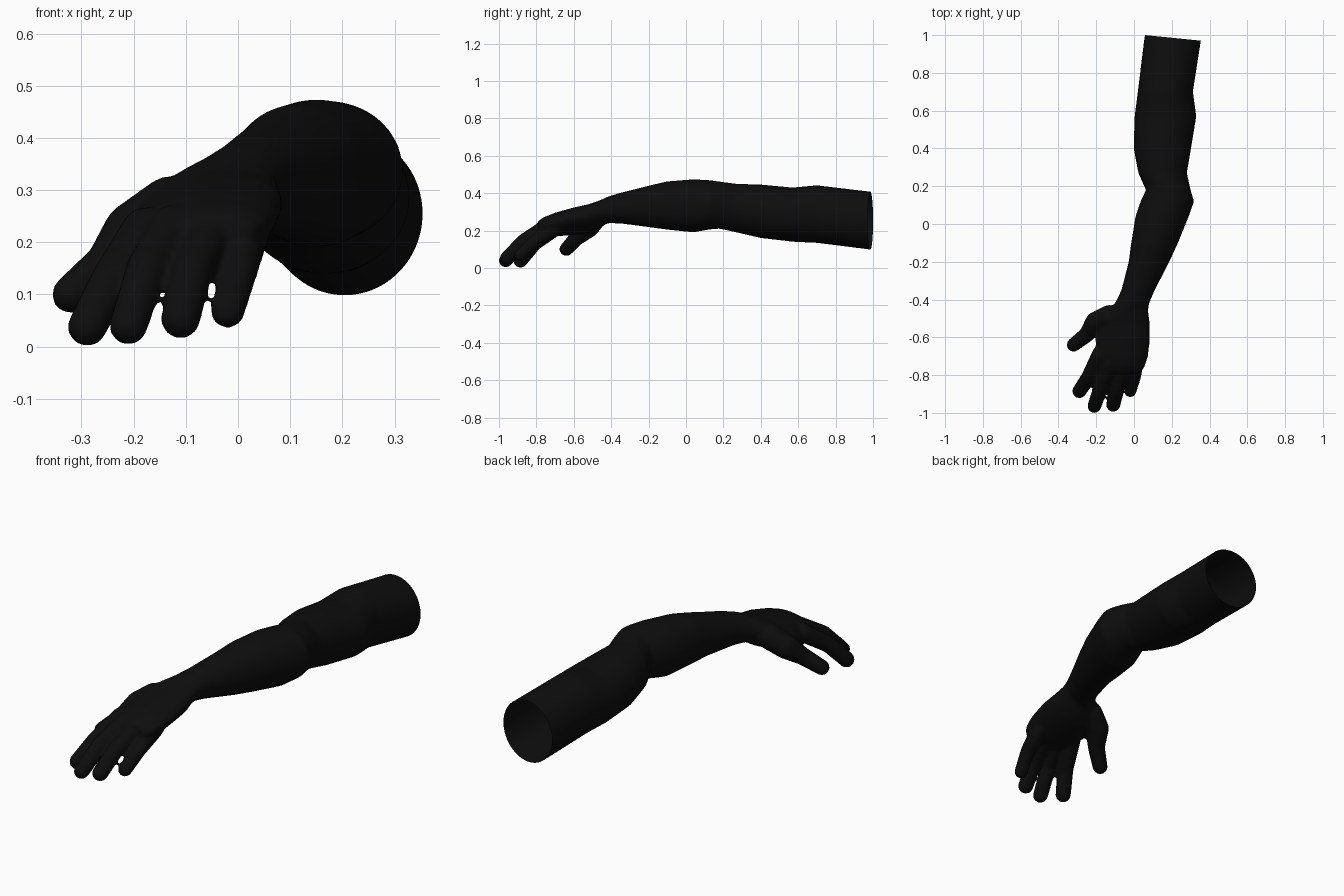
import bpy
import bmesh
from math import cos, sin, pi
from mathutils import Vector, Matrix

default_cube = bpy.data.objects.get("Cube")
if default_cube:
    bpy.data.objects.remove(default_cube, do_unlink=True)


def make_material(name, color):
    material = bpy.data.materials.new(name)
    material.use_nodes = True
    material.diffuse_color = color
    material.node_tree.nodes["Principled BSDF"].inputs["Base Color"].default_value = color
    return material


def loft(bm, sections, sides=40):
    """Closed tube through oval sections: y, left, right, bottom, top, sideways tilt."""
    rings = []
    for y, left, right, bottom, top, tilt in sections:
        center_x, center_z = (left + right) / 2, (bottom + top) / 2
        ring = []
        for i in range(sides):
            angle = 2 * pi * i / sides
            dx = cos(angle) * (right - left) / 2
            dz = sin(angle) * (top - bottom) / 2
            ring.append(bm.verts.new((center_x + dx, y, center_z + dz + tilt * dx)))
        rings.append(ring)
    for lower, upper in zip(rings, rings[1:]):
        for i in range(sides):
            j = (i + 1) % sides
            bm.faces.new((lower[i], lower[j], upper[j], upper[i]))
    bm.faces.new(rings[0])
    bm.faces.new(rings[-1])


def capsule(bm, start, end):
    """Rounded, tapering limb segment between two spheres (x, y, z, radius)."""
    part = bmesh.new()
    for x, y, z, radius in (start, end):
        bmesh.ops.create_icosphere(part, subdivisions=3, radius=radius,
                                   matrix=Matrix.Translation((x, y, z)))
    hull = bmesh.ops.convex_hull(part, input=part.verts[:])
    inside = {v for v in hull["geom_interior"] if isinstance(v, bmesh.types.BMVert)}
    bmesh.ops.delete(part, geom=list(inside), context="VERTS")
    copies = {v: bm.verts.new(v.co) for v in part.verts}
    for face in part.faces:
        bm.faces.new([copies[v] for v in face.verts])
    part.free()


# Upper arm, elbow, forearm, wrist and palm, from shoulder end to knuckles
arm_sections = [
    (1.05, .065, .37, .09, .405, 0),
    (.97, .053, .354, .1, .41, 0),
    (.7, .02, .312, .134, .442, 0),
    (.57, .003, .33, .14, .43, 0),
    (.4, -.002, .302, .16, .446, 0),
    (.27, .023, .28, .19, .45, 0),
    (.18, .063, .3, .21, .462, 0),
    (.12, .035, .318, .205, .47, 0),
    (.04, .008, .29, .19, .474, 0),
    (-.1, -.015, .233, .205, .463, 0),
    (-.2, -.028, .187, .218, .44, 0),
    (-.35, -.067, .11, .238, .402, .1),
    (-.42, -.1, .08, .24, .38, .1),
    (-.46, -.16, .075, .215, .36, .15),
    (-.52, -.2, .083, .19, .338, .15),
    (-.6, -.205, .085, .18, .32, .15),
    (-.7, -.2, .075, .17, .294, .1),
    (-.76, -.185, .055, .17, .27, .1),
    (-.79, -.15, .03, .18, .25, .1),
]

# Joints of each digit: x, y, z, radius
digits = {
    "thumb": [(-.13, -.49, .265, .062), (-.2, -.52, .22, .058),
              (-.25, -.585, .16, .042), (-.32, -.64, .1, .037)],
    "index": [(-.178, -.69, .222, .046), (-.24, -.81, .132, .04), (-.289, -.885, .038, .038)],
    "middle": [(-.125, -.73, .228, .044), (-.175, -.86, .15, .039), (-.21, -.964, .04, .037)],
    "ring": [(-.053, -.74, .225, .043), (-.088, -.87, .142, .039), (-.11, -.957, .053, .038)],
    "little": [(.018, -.7, .215, .042), (.002, -.81, .142, .035), (-.02, -.885, .068, .033)],
}

body = bmesh.new()
loft(body, arm_sections)
for joints in digits.values():
    for start, end in zip(joints, joints[1:]):
        capsule(body, start, end)
bmesh.ops.recalc_face_normals(body, faces=body.faces[:])

mesh = bpy.data.meshes.new("arm")
body.to_mesh(mesh)
body.free()
arm = bpy.data.objects.new("arm", mesh)
bpy.context.collection.objects.link(arm)

# Fuse all parts into one skin and soften the joins
remesh = arm.modifiers.new("fuse", "REMESH")
remesh.mode = "VOXEL"
remesh.voxel_size = .009
smooth = arm.modifiers.new("soften", "SMOOTH")
smooth.factor = .5
smooth.iterations = 5
graph = bpy.context.evaluated_depsgraph_get()
skin = bpy.data.meshes.new_from_object(arm.evaluated_get(graph))
arm.modifiers.clear()
arm.data = skin

# Slice the shoulder end open on a slight slant
cut = bmesh.new()
cut.from_mesh(skin)
bmesh.ops.bisect_plane(cut, geom=cut.verts[:] + cut.edges[:] + cut.faces[:],
                       plane_co=Vector((.06, 1, .25)), plane_no=Vector((.1, 1, 0)),
                       clear_outer=True)
for face in cut.faces:
    face.smooth = True
cut.to_mesh(skin)
cut.free()

skin.materials.clear()
skin.materials.append(make_material("near black", (.004, .004, .004, 1)))
